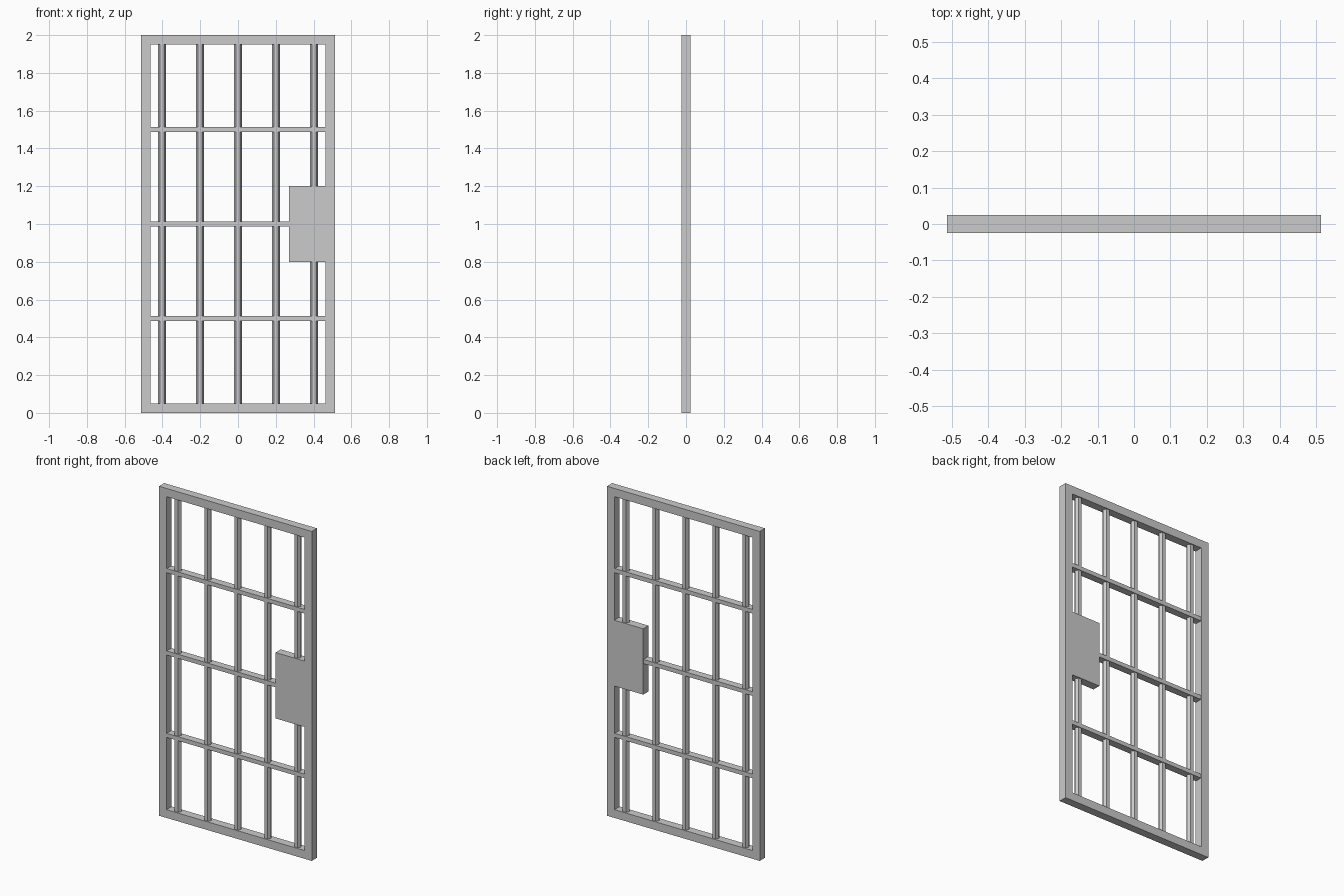
import bpy, bmesh, math

if "Cube" in bpy.data.objects:
    bpy.data.objects.remove(bpy.data.objects["Cube"])

W, H, D, RIM = 1.026, 2.0, 0.05, 0.05
IN_X = W / 2 - RIM


def finish(name, bm):
    bmesh.ops.recalc_face_normals(bm, faces=bm.faces)
    mesh = bpy.data.meshes.new(name)
    bm.to_mesh(mesh)
    bm.free()
    obj = bpy.data.objects.new(name, mesh)
    bpy.context.collection.objects.link(obj)
    return obj


def box(name, x0, x1, y0, y1, z0, z1):
    bm = bmesh.new()
    bmesh.ops.create_cube(bm, size=1)
    bmesh.ops.scale(bm, vec=(x1 - x0, y1 - y0, z1 - z0), verts=bm.verts)
    obj = finish(name, bm)
    obj.location = ((x0 + x1) / 2, (y0 + y1) / 2, (z0 + z1) / 2)
    return obj


# Outer frame: mitred rectangular ring, solid all the way round
bm = bmesh.new()
corners = ((-1, -1), (1, -1), (1, 1), (-1, 1))
rings = [[bm.verts.new((x * (W / 2 - inset), y, H / 2 + z * (H / 2 - inset)))
          for x, z in corners]
         for inset, y in ((0, -D / 2), (RIM, -D / 2), (RIM, D / 2), (0, D / 2))]
for k in range(4):
    a, b = rings[k], rings[(k + 1) % 4]
    for i in range(4):
        j = (i + 1) % 4
        bm.faces.new((a[i], a[j], b[j], b[i]))
finish("door_frame", bm)

# Upright hexagonal bars
for i in range(5):
    bpy.ops.mesh.primitive_cylinder_add(
        vertices=6, radius=0.021, depth=H - 2 * RIM,
        location=((i - 2) * 0.201, 0, H / 2), rotation=(0, 0, math.radians(30)))
    bpy.context.object.name = f"upright_bar_{i + 1}"

# Flat cross bars
for i, z in enumerate((0.5, 1.0, 1.5)):
    right = 0.27 if z == 1.0 else IN_X
    box(f"cross_bar_{i + 1}", -IN_X, right, -0.0225, 0.0225, z - 0.0125, z + 0.0125)

# Lock plate, flush with the frame on both sides
box("lock_plate", 0.27, IN_X, -D / 2, D / 2, 0.8, 1.2)
